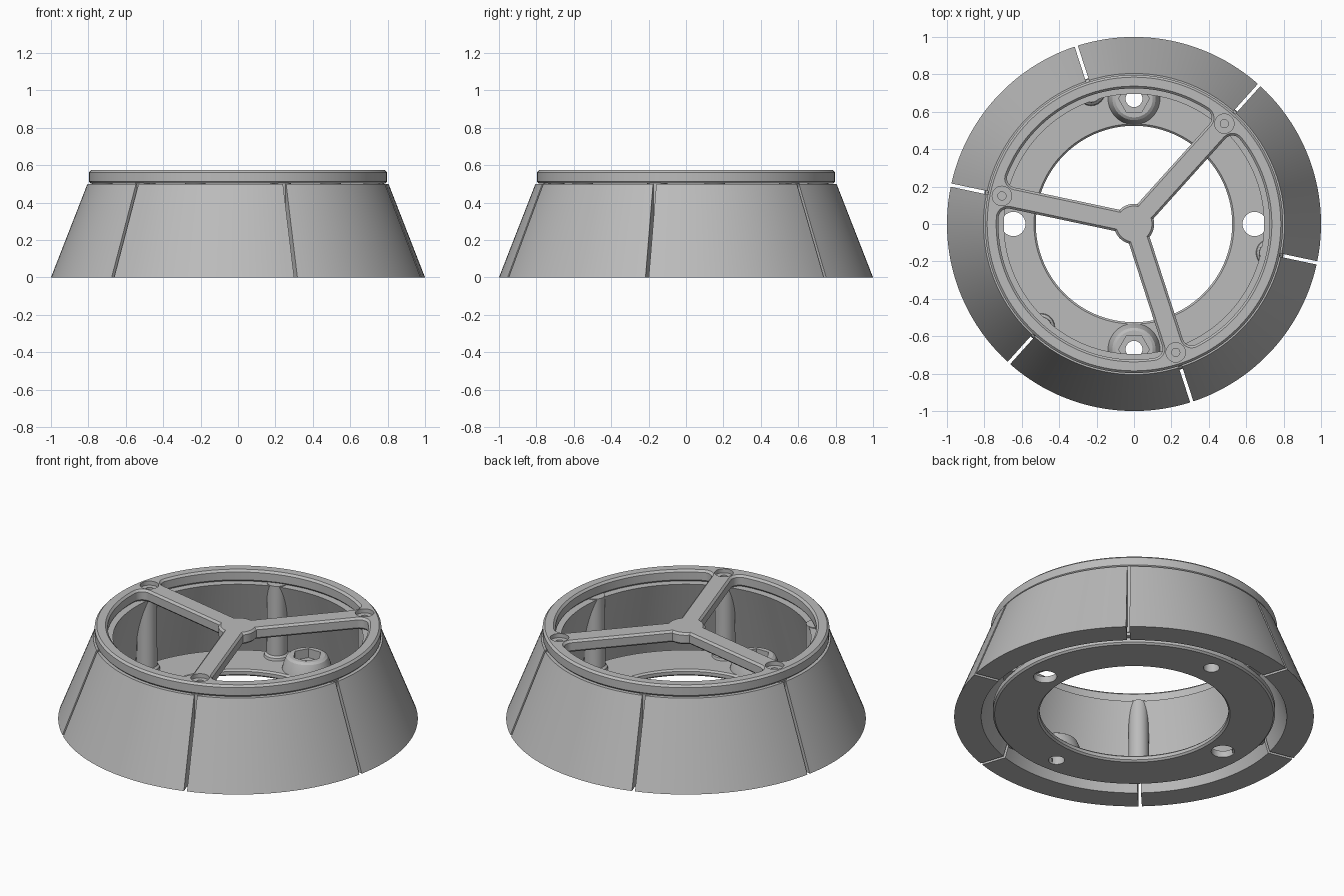
import bpy, bmesh, math
from math import sin, cos, asin, pi, radians
from mathutils import Vector

if "Cube" in bpy.data.objects:
    bpy.data.objects.remove(bpy.data.objects["Cube"])

TAU = 2 * pi
SPOKES = [radians(a) for a in (48, 168, 288)]
SEAMS = [radians(48 + 60 * k) for k in range(6)]

grey = bpy.data.materials.new("satin_grey")
grey.diffuse_color = (0.5, 0.5, 0.5, 1)
grey.use_nodes = True
grey.node_tree.nodes["Principled BSDF"].inputs["Base Color"].default_value = grey.diffuse_color


def finish(ob, angle=30):
    ob.data.materials.clear()
    ob.data.materials.append(grey)
    bpy.ops.object.select_all(action='DESELECT')
    ob.select_set(True)
    bpy.context.view_layer.objects.active = ob
    bpy.ops.object.shade_smooth_by_angle(angle=radians(angle))
    return ob


def from_bmesh(name, bm, loc=(0, 0, 0)):
    bmesh.ops.recalc_face_normals(bm, faces=bm.faces)
    me = bpy.data.meshes.new(name)
    bm.to_mesh(me)
    bm.free()
    ob = bpy.data.objects.new(name, me)
    ob.location = loc
    bpy.context.collection.objects.link(ob)
    return ob


def lathe(name, profile, n, loc=(0, 0, 0), closed=True):
    """Spin (r, z) points round z; open profiles are capped at both ends."""
    bm = bmesh.new()
    rings = [[bm.verts.new((r * cos(TAU * i / n), r * sin(TAU * i / n), z)) for i in range(n)]
             for r, z in profile]
    pairs = list(zip(rings, rings[1:])) + ([(rings[-1], rings[0])] if closed else [])
    for a, b in pairs:
        for i in range(n):
            j = (i + 1) % n
            bm.faces.new((a[i], a[j], b[j], b[i]))
    if not closed:
        bm.faces.new(rings[0])
        bm.faces.new(rings[-1])
    return from_bmesh(name, bm, loc)


def cut(ob, r, z0, z1, x, y, n=32):
    """Drill a hole of n sides."""
    tool = lathe("cutter", [(r, z0), (r, z1)], n, (x, y, 0), closed=False)
    tool.hide_render = True
    mod = ob.modifiers.new("hole", 'BOOLEAN')
    mod.operation, mod.solver, mod.object = 'DIFFERENCE', 'EXACT', tool
    bpy.ops.object.select_all(action='DESELECT')
    ob.select_set(True)
    bpy.context.view_layer.objects.active = ob
    bpy.context.view_layer.update()
    bpy.ops.object.modifier_apply(modifier=mod.name)
    bpy.data.objects.remove(tool)


# Skirt: six thick conical segments with parallel-sided gaps
def skirt_segment(name, start, gap=0.009, n=24):
    section = [(1.0, 0), (0.805, 0.5), (0.695, 0.5), (0.85, 0)]
    bm = bmesh.new()
    cols = []
    for i in range(n + 1):
        col = []
        for r, z in section:
            g = asin(gap / r)
            a = start + g + (pi / 3 - 2 * g) * i / n
            col.append(bm.verts.new((r * cos(a), r * sin(a), z)))
        cols.append(col)
    for a, b in zip(cols, cols[1:]):
        for k in range(4):
            m = (k + 1) % 4
            bm.faces.new((a[k], a[m], b[m], b[k]))
    bm.faces.new(cols[0])
    bm.faces.new(cols[-1])
    return finish(from_bmesh(name, bm))


for k, a in enumerate(SEAMS):
    skirt_segment(f"skirt_segment_{k + 1}", a)

# Base plate: flat ring with softened bore and four mounting holes
base = lathe("base_plate", [(0.535, 0.015), (0.775, 0.015), (0.785, 0.025), (0.785, 0.055),
                            (0.535, 0.055), (0.525, 0.045), (0.525, 0.025)], 128)
for s in (-1, 1):
    cut(base, 0.065, -0.1, 0.2, s * 0.645, 0)
    cut(base, 0.045, -0.1, 0.2, 0, s * 0.67)
finish(base)

# Tapered bosses with hexagonal sockets
for s, side in ((-1, "front"), (1, "back")):
    boss = lathe(f"{side}_boss", [(0.14, 0.05), (0.13, 0.09), (0.115, 0.125), (0.1, 0.135)],
                 48, (0, s * 0.67, 0), closed=False)
    cut(boss, 0.082, 0.08, 0.3, 0, s * 0.67, 6)
    cut(boss, 0.045, 0.0, 0.3, 0, s * 0.67)
    finish(boss)

# Posts standing at the seams
for k, a in enumerate(SEAMS):
    finish(lathe(f"post_{k + 1}", [(0.075, 0.05), (0.07, 0.07), (0.058, 0.08), (0.055, 0.505)],
                 24, (0.742 * cos(a), 0.742 * sin(a), 0), closed=False))


# Top frame: ring, three spokes and hub from one filled outline
def pocket(start, R=0.725, w=0.058, rc=0.05, rh=0.108):
    """Rounded opening between two neighbouring spokes."""
    b = asin((w + rc) / (R - rc))
    c = Vector(((R - rc) * cos(b), (R - rc) * sin(b)))
    h = asin(w / rh)
    half = []
    for i in range(6):  # hub arc, from the middle to the spoke
        a = pi / 3 + (h - pi / 3) * i / 5
        half.append(Vector((rh * cos(a), rh * sin(a))))
    for i in range(9):  # rounded outer corner
        a = -pi / 2 + (b + pi / 2) * i / 8
        half.append(c + rc * Vector((cos(a), sin(a))))
    for i in range(1, 25):  # rim arc back to the middle
        a = b + (pi / 3 - b) * i / 24
        half.append(Vector((R * cos(a), R * sin(a))))
    # mirror across the middle line of the opening
    m = radians(120)
    other = [Vector((p.x * cos(m) + p.y * sin(m), p.x * sin(m) - p.y * cos(m)))
             for p in half[-2:0:-1]]
    cs, sn = cos(start), sin(start)
    return [(p.x * cs - p.y * sn, p.x * sn + p.y * cs) for p in half + other]


CH = 0.012
curve = bpy.data.curves.new("top_frame", 'CURVE')
curve.dimensions, curve.fill_mode = '2D', 'BOTH'
curve.extrude, curve.bevel_depth, curve.bevel_resolution = 0.036 - CH, CH, 0
curve.offset = -CH
rim = [(0.797 * cos(TAU * i / 128), 0.797 * sin(TAU * i / 128)) for i in range(128)]
for outline in [rim] + [pocket(a) for a in SPOKES]:
    sp = curve.splines.new('POLY')
    sp.points.add(len(outline) - 1)
    for pt, (x, y) in zip(sp.points, outline):
        pt.co = (x, y, 0, 1)
    sp.use_cyclic_u = True
frame = bpy.data.objects.new("top_frame", curve)
bpy.context.collection.objects.link(frame)
frame.location.z = 0.537
bpy.ops.object.select_all(action='DESELECT')
frame.select_set(True)
bpy.context.view_layer.objects.active = frame
bpy.ops.object.convert(target='MESH')
frame = bpy.context.view_layer.objects.active
bm = bmesh.new()
bm.from_mesh(frame.data)
bmesh.ops.remove_doubles(bm, verts=bm.verts, dist=0.0003)
bmesh.ops.recalc_face_normals(bm, faces=bm.faces)
bm.to_mesh(frame.data)
bm.free()

# Stepped screw recesses at the spoke ends
for a in SPOKES:
    x, y = 0.722 * cos(a), 0.722 * sin(a)
    cut(frame, 0.052, 0.548, 0.7, x, y)
    cut(frame, 0.022, 0.52, 0.7, x, y, 20)
finish(frame)
